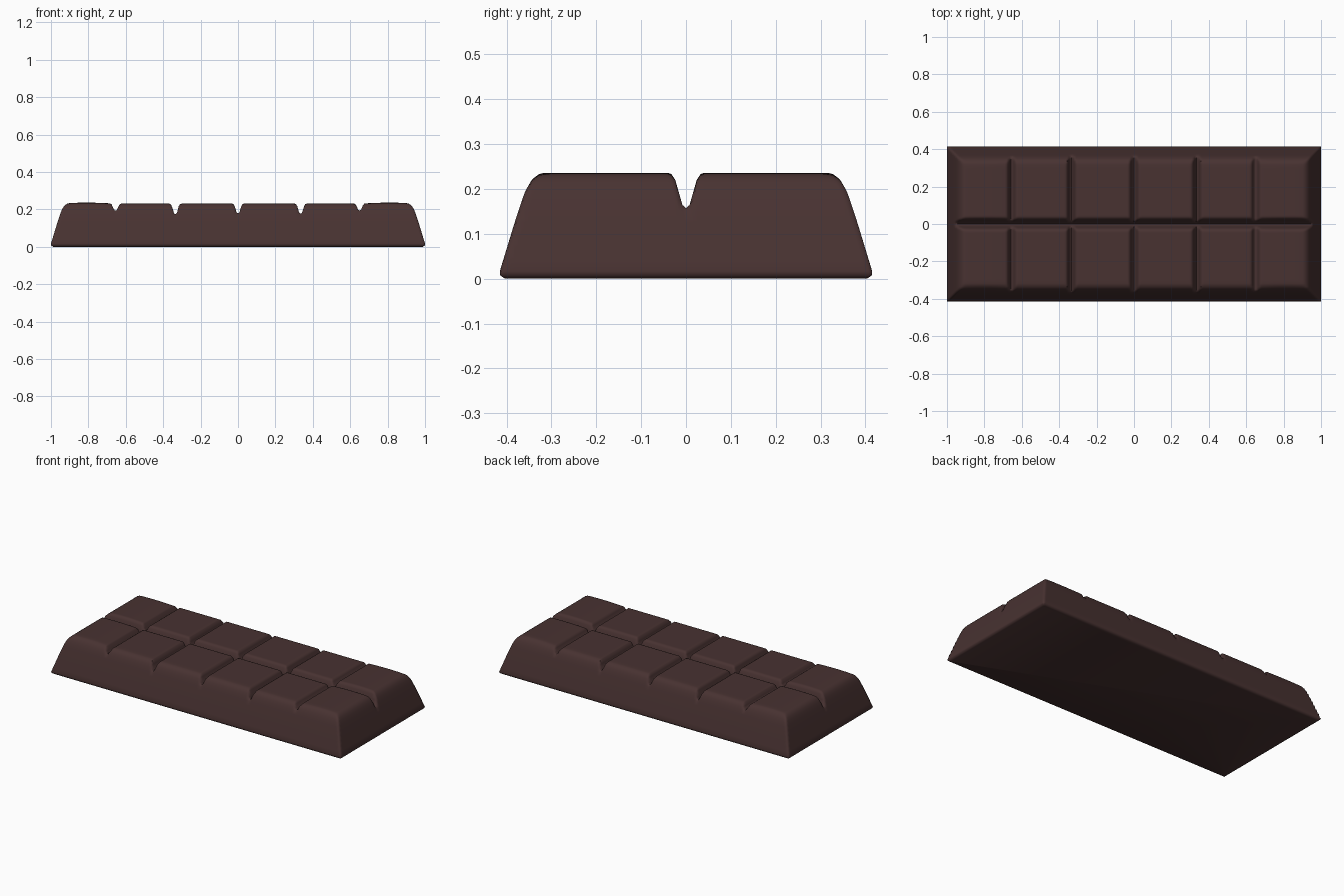
import bpy, bmesh, math

if "Cube" in bpy.data.objects:
    bpy.data.objects.remove(bpy.data.objects["Cube"])

HX, HY = 1.0, 0.415          # half length and half width of the base
EDGE = [(0, 0.02), (0.035, 0.135), (0.055, 0.195), (0.07, 0.222), (0.09, 0.234), (0.11, 0.236), (2, 0.236)]
# groove centre and floor height across the bar
CROSS = [(-0.655, 0.195), (-0.335, 0.175), (0.0, 0.182), (0.335, 0.178), (0.65, 0.197)]
LONG = (0.0, 0.16)


def interp(pts, t):
    for (a, p), (b, q) in zip(pts, pts[1:]):
        if t <= b:
            return p + (q - p) * (t - a) / (b - a)
    return pts[-1][1]


def groove(t, floor, w):
    # rounded V channel rising from its floor to the block tops
    r = 0.236 - floor
    return interp([(0, floor), (0.35 * w, floor + 0.12 * r), (0.75 * w, floor + 0.75 * r),
                   (w, floor + 0.92 * r), (1.6 * w, 0.236), (3, 0.236)], abs(t))


def smin(a, b, k=0.008):
    h = max(k - abs(a - b), 0) / k
    return min(a, b) - h * h * k / 4


def height(x, y):
    z = smin(interp(EDGE, HX - abs(x)), interp(EDGE, HY - abs(y)))
    for cx, floor in CROSS:
        z = min(z, groove(x - cx, floor, 0.024))
    z = min(z, groove(y - LONG[0], LONG[1], 0.028))
    # end blocks are very slightly fuller
    if z > 0.22 and abs(x) > 0.66:
        z += 0.006 * (z - 0.22) / 0.016 * math.sin(math.pi * min(1, (abs(x) - 0.66) / 0.3))
    return z


# chocolate slab: moulded height surface with a rounded skirt and flat base
NX, NY = 240, 104
bm = bmesh.new()
grid = [[None] * (NY + 1) for _ in range(NX + 1)]
for i in range(NX + 1):
    for j in range(NY + 1):
        x = HX * (2 * i / NX - 1)
        y = HY * (2 * j / NY - 1)
        grid[i][j] = bm.verts.new((x, y, height(x, y)))
for i in range(NX):
    for j in range(NY):
        bm.faces.new((grid[i][j], grid[i + 1][j], grid[i + 1][j + 1], grid[i][j + 1]))

ring = ([grid[i][0] for i in range(NX)] + [grid[NX][j] for j in range(NY)]
        + [grid[i][NY] for i in range(NX, 0, -1)] + [grid[0][j] for j in range(NY, 0, -1)])
for inset, z in ((0.001, 0.01), (0.012, 0.003)):
    low = [bm.verts.new((math.copysign(min(abs(v.co.x), HX - inset), v.co.x),
                         math.copysign(min(abs(v.co.y), HY - inset), v.co.y), z)) for v in ring]
    for k in range(len(ring)):
        n = (k + 1) % len(ring)
        bm.faces.new((ring[n], ring[k], low[k], low[n]))
    ring = low
bm.faces.new(ring[::-1])
bmesh.ops.remove_doubles(bm, verts=bm.verts, dist=0.0005)

# settle on the ground
zmin = min(v.co.z for v in bm.verts)
for v in bm.verts:
    v.co.z -= zmin
bmesh.ops.recalc_face_normals(bm, faces=bm.faces)

mesh = bpy.data.meshes.new("chocolate_bar")
bm.to_mesh(mesh)
bm.free()
bar = bpy.data.objects.new("chocolate_bar", mesh)
bpy.context.collection.objects.link(bar)

mat = bpy.data.materials.new("dark chocolate")
mat.diffuse_color = (0.065, 0.032, 0.031, 1)
mat.use_nodes = True
mat.node_tree.nodes["Principled BSDF"].inputs["Base Color"].default_value = mat.diffuse_color
mesh.materials.append(mat)

bpy.context.view_layer.objects.active = bar
bar.select_set(True)
bpy.ops.object.shade_smooth_by_angle(angle=math.radians(60))
